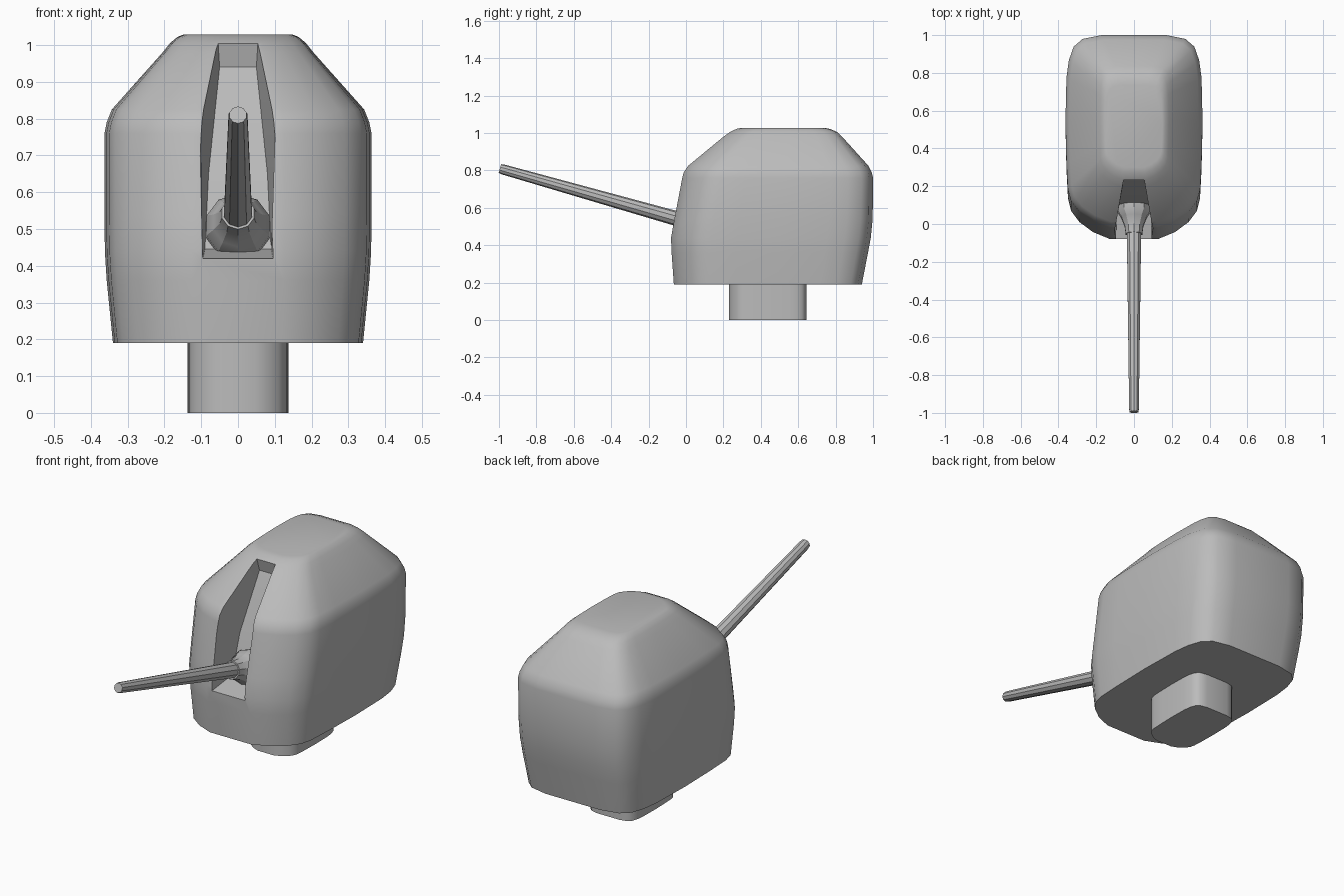
import bpy, bmesh, math
from mathutils import Vector

cube = bpy.data.objects.get("Cube")
if cube:
    bpy.data.objects.remove(cube, do_unlink=True)

grey = bpy.data.materials.new("plain grey")
grey.use_nodes = True
grey.diffuse_color = (0.5, 0.5, 0.5, 1)
grey.node_tree.nodes["Principled BSDF"].inputs["Base Color"].default_value = (0.5, 0.5, 0.5, 1)


def loft(name, rings):
    """Skin a list of equal rings and cap both ends."""
    bm = bmesh.new()
    rows = [[bm.verts.new(p) for p in ring] for ring in rings]
    n = len(rows[0])
    for a, b in zip(rows, rows[1:]):
        for i in range(n):
            j = (i + 1) % n
            bm.faces.new((a[i], a[j], b[j], b[i]))
    bm.faces.new(rows[0])
    bm.faces.new(rows[-1])
    bmesh.ops.recalc_face_normals(bm, faces=bm.faces)
    mesh = bpy.data.meshes.new(name)
    bm.to_mesh(mesh)
    bm.free()
    mesh.materials.append(grey)
    obj = bpy.data.objects.new(name, mesh)
    bpy.context.collection.objects.link(obj)
    return obj


def select(obj):
    bpy.ops.object.select_all(action="DESELECT")
    obj.select_set(True)
    bpy.context.view_layer.objects.active = obj


def smooth(obj, degrees):
    select(obj)
    bpy.ops.object.shade_smooth_by_angle(angle=math.radians(degrees))


# Rounded plan outline: half width fraction, front-to-back fraction
HALF = [(0.35, 0), (0.6, 0.035), (0.8, 0.085), (0.92, 0.14), (0.965, 0.2), (0.985, 0.33),
        (1, 0.55), (0.985, 0.78), (0.95, 0.87), (0.88, 0.94), (0.75, 0.98), (0.47, 1)]
PLAN = HALF + [(-u, v) for u, v in reversed(HALF)]


def plan_ring(z, half_width, front, back):
    return [(u * half_width, front + v * (back - front), z) for u, v in PLAN]


# Housing: height, half width, front, back
SECTIONS = [(0.19, 0.34, -0.065, 0.94), (0.36, 0.357, -0.077, 0.973), (0.44, 0.362, -0.08, 0.988),
            (0.54, 0.363, -0.062, 0.998), (0.76, 0.363, -0.02, 1.0), (0.79, 0.357, -0.012, 0.993),
            (0.825, 0.343, 0.012, 0.975), (0.98, 0.205, 0.2, 0.835), (1.005, 0.185, 0.235, 0.81),
            (1.022, 0.165, 0.27, 0.77), (1.028, 0.15, 0.3, 0.735)]
housing = loft("housing", [plan_ring(*s) for s in SECTIONS])

# Gun slot, cut with tapered sides: outer x, y, z then inner x, y, z
SLOT = [((0.1, -0.2, 0.4), (0.09, 0.08, 0.445)),
        ((0.107, -0.07, 0.785), (0.08, 0.13, 0.65)),
        ((0.056, 0.225, 1.04), (0.05, 0.25, 0.94))]
rings = []
for (ox, oy, oz), (ix, iy, iz) in SLOT:
    rings.append([(-ox, oy, oz), (ox, oy, oz), (ix, iy, iz), (-ix, iy, iz)])
cutter = loft("slot_cutter", rings)
cutter.hide_render = True
cut = housing.modifiers.new("slot", "BOOLEAN")
cut.operation = "DIFFERENCE"
cut.solver = "EXACT"
cut.object = cutter
select(housing)
bpy.ops.object.modifier_apply(modifier=cut.name)
bpy.data.objects.remove(cutter, do_unlink=True)
smooth(housing, 35)

# Pedestal under the housing
pedestal = loft("pedestal", [plan_ring(z, 0.137, 0.23, 0.645) for z in (0, 0.2)])
smooth(pedestal, 35)

# Gun: rings along the raised barrel axis
BREECH = Vector((0, 0.1, 0.5))
AXIS = Vector((0, -1.095, 0.31))
UP = AXIS.cross(Vector((1, 0, 0))).normalized()


def gun_ring(t, radius, sides=10):
    angles = [math.tau * (i + 0.5) / sides for i in range(sides)]
    return [BREECH + AXIS * t + radius * (Vector((math.cos(a), 0, 0)) + UP * math.sin(a))
            for a in angles]


mantlet = loft("mantlet", [gun_ring(t, r) for t, r in
                           [(-0.03, 0.09), (0.03, 0.09), (0.06, 0.07), (0.1, 0.052), (0.14, 0.046)]])
smooth(mantlet, 30)
barrel = loft("barrel", [gun_ring(t, r) for t, r in [(0.05, 0.041), (0.985, 0.027), (1, 0.024)]])
smooth(barrel, 30)
